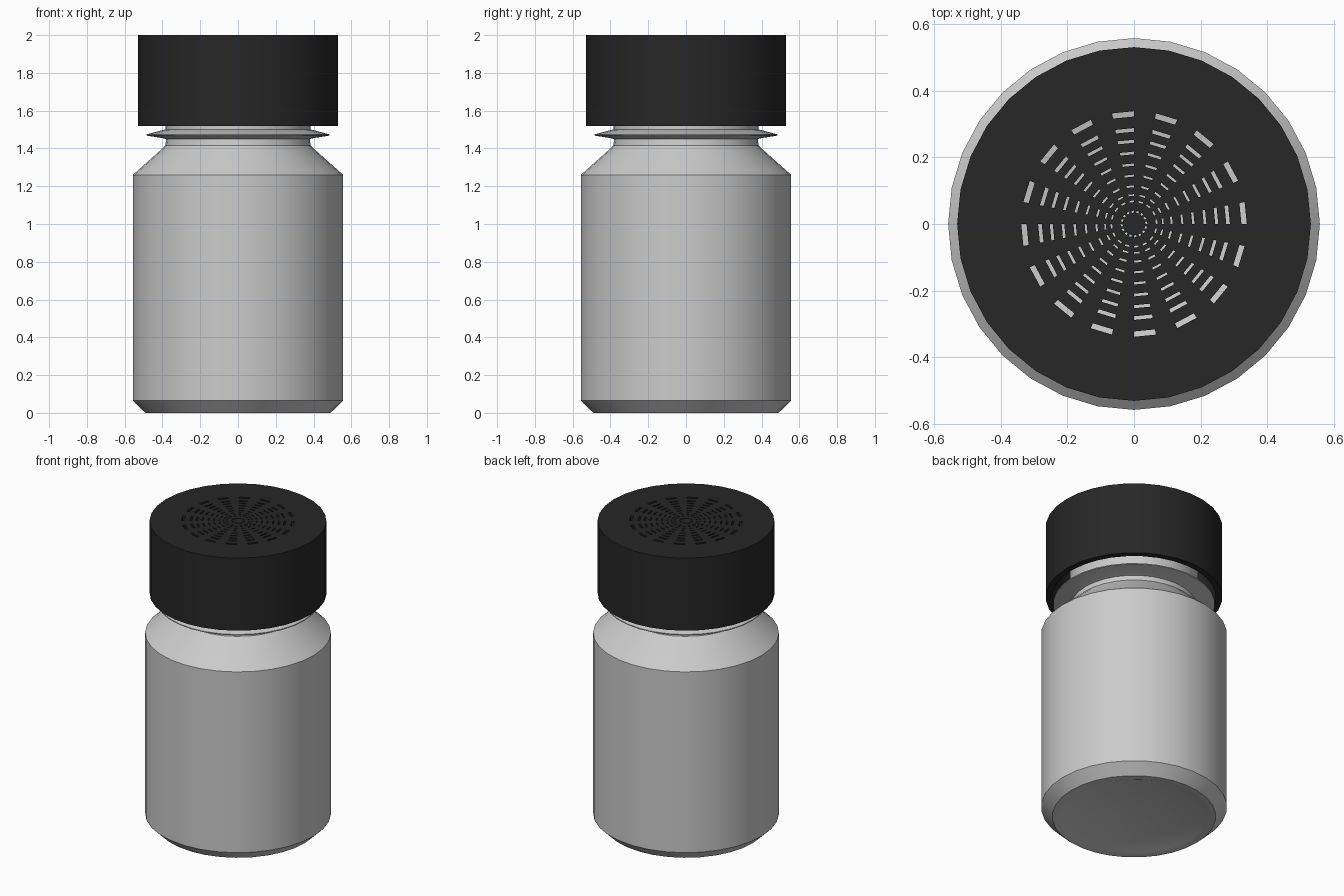
import bpy, bmesh
from math import sin, cos, tau, radians

if "Cube" in bpy.data.objects:
    bpy.data.objects.remove(bpy.data.objects["Cube"])

SIDES = 32


def lathe(name, profile, is_open=None):
    """Spin an (r, z) profile; is_open(band, segment) leaves a gap."""
    bm = bmesh.new()
    rings = [[bm.verts.new((r * cos(tau * i / SIDES), r * sin(tau * i / SIDES), z))
              for i in range(SIDES)] for r, z in profile]
    for b in range(len(rings) - 1):
        for i in range(SIDES):
            if is_open and is_open(b, i):
                continue
            j = (i + 1) % SIDES
            bm.faces.new((rings[b][i], rings[b][j], rings[b + 1][j], rings[b + 1][i]))
    bmesh.ops.remove_doubles(bm, verts=bm.verts, dist=1e-5)
    mesh = bpy.data.meshes.new(name)
    bm.to_mesh(mesh)
    bm.free()
    obj = bpy.data.objects.new(name, mesh)
    bpy.context.collection.objects.link(obj)
    return obj


def smooth(obj):
    bpy.ops.object.select_all(action='DESELECT')
    obj.select_set(True)
    bpy.context.view_layer.objects.active = obj
    for mod in list(obj.modifiers):
        bpy.ops.object.modifier_apply(modifier=mod.name)
    bpy.ops.object.shade_smooth_by_angle(angle=radians(30))


# Bottle: recessed base, straight wall, sloped shoulder, neck flange, open mouth
bottle = lathe("bottle", [
    (0, 0.02), (0.40, 0.02), (0.44, 0.005), (0.49, 0), (0.557, 0.065),
    (0.557, 1.26), (0.40, 1.40), (0.385, 1.415), (0.38, 1.45),
    (0.40, 1.455), (0.485, 1.468), (0.485, 1.474), (0.40, 1.497), (0.385, 1.50),
    (0.385, 1.90), (0.345, 1.90), (0.345, 1.42), (0.515, 1.25),
    (0.515, 0.08), (0.46, 0.05), (0, 0.05)])
smooth(bottle)

# Cap: hollow shell whose top has concentric rings of slots
slots = [(0.330, 0.016), (0.282, 0.011), (0.248, 0.009), (0.213, 0.008),
         (0.178, 0.007), (0.145, 0.006), (0.113, 0.006), (0.087, 0.005),
         (0.068, 0.005), (0.037, 0.006)]
profile = [(0.53, 1.52), (0.53, 2.0)]
for r, w in slots:
    profile += [(r + w / 2, 2.0), (r - w / 2, 2.0)]
profile.append((0, 2.0))
cap = lathe("cap", profile, lambda b, i: b >= 2 and b % 2 == 0
            and b <= 2 * len(slots) and i % 2 == 0)
shell = cap.modifiers.new("shell", 'SOLIDIFY')
shell.thickness = 0.04
shell.offset = -1
shell.use_even_offset = True
black = bpy.data.materials.new("black_plastic")
black.diffuse_color = (0.02, 0.02, 0.02, 1)
black.use_nodes = True
black.node_tree.nodes["Principled BSDF"].inputs["Base Color"].default_value = black.diffuse_color
cap.data.materials.append(black)
smooth(cap)
